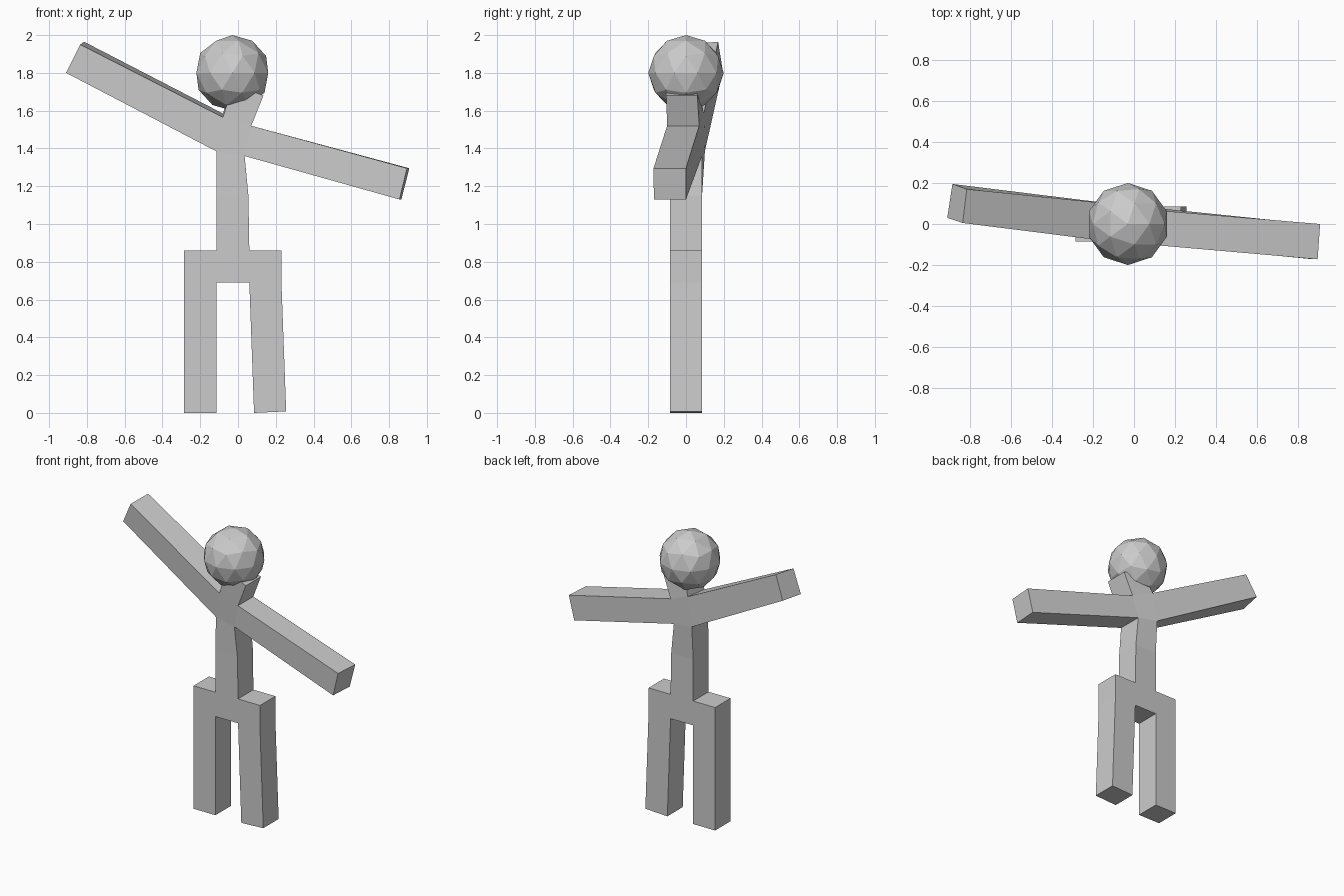
import bpy, bmesh
from mathutils import Vector

if "Cube" in bpy.data.objects:
    bpy.data.objects.remove(bpy.data.objects["Cube"])

bm = bmesh.new()


def pick(faces, direction):
    """Face that looks most towards the direction."""
    bm.normal_update()
    return max(faces, key=lambda f: f.normal.dot(Vector(direction)))


def around(cap, direction):
    """Side face next to a cap, looking towards the direction."""
    return pick({f for e in cap.edges for f in e.link_faces if f != cap}, direction)


def grow(face, *corners):
    """Extrude a face to corners: front low, front high, back low, back high."""
    cap = bmesh.ops.extrude_discrete_faces(bm, faces=[face])["faces"][0]
    mid = cap.calc_center_median().y
    order = sorted(cap.verts, key=lambda v: (v.co.y > mid, v.co.x + v.co.z))
    for v, co in zip(order, corners):
        v.co = co
    bm.normal_update()
    return cap


D = 0.085  # half depth of the body

# Pelvis block
bmesh.ops.create_cube(bm, size=1)
for v in bm.verts:
    v.co = (0.06 if v.co.x > 0 else -0.115, D if v.co.y > 0 else -D,
            0.86 if v.co.z > 0 else 0.69)
start = list(bm.faces)
top, left, right = (pick(start, d) for d in ((0, 0, 1), (-1, 0, 0), (1, 0, 0)))

# Hips and legs
for side, x, foot in ((left, -0.285, ((-0.285, 0), (-0.115, 0))),
                      (right, 0.23, ((0.085, 0), (0.255, 0.008)))):
    hip = grow(side, (x, -D, 0.69), (x, -D, 0.86), (x, D, 0.69), (x, D, 0.86))
    grow(around(hip, (0, 0, -1)),
         *[(fx, y, fz) for y in (-D, D) for fx, fz in foot])

# Torso and chest
waist = grow(top, (-0.115, -D, 1.15), (0.055, -D, 1.15),
             (-0.115, D, 1.15), (0.055, D, 1.15))
ribs = grow(waist, (-0.115, -0.08, 1.385), (0.035, -0.09, 1.36),
            (-0.115, 0.1, 1.385), (0.035, 0.085, 1.36))
chest = grow(ribs, (-0.08, -0.09, 1.565), (0.07, -0.10, 1.52),
             (-0.08, 0.095, 1.585), (0.07, 0.07, 1.52))

# Arms and neck
arm_l, arm_r = around(chest, (-1, 0, 0)), around(chest, (1, 0, 0))
grow(arm_l, (-0.91, 0.03, 1.80), (-0.835, 0.005, 1.95),
     (-0.885, 0.195, 1.81), (-0.815, 0.17, 1.965))
grow(arm_r, (0.855, -0.17, 1.13), (0.895, -0.172, 1.295),
     (0.865, 0.0, 1.13), (0.907, 0.0, 1.295))
grow(chest, (-0.025, -0.105, 1.74), (0.135, -0.105, 1.68),
     (-0.025, 0.06, 1.74), (0.135, 0.06, 1.68))

bmesh.ops.recalc_face_normals(bm, faces=bm.faces)
mesh = bpy.data.meshes.new("body")
bm.to_mesh(mesh)
bm.free()
bpy.context.collection.objects.link(bpy.data.objects.new("body", mesh))

# Faceted head
bpy.ops.mesh.primitive_ico_sphere_add(subdivisions=2, radius=0.2,
                                      location=(-0.03, 0, 1.8))
bpy.context.object.name = "head"
